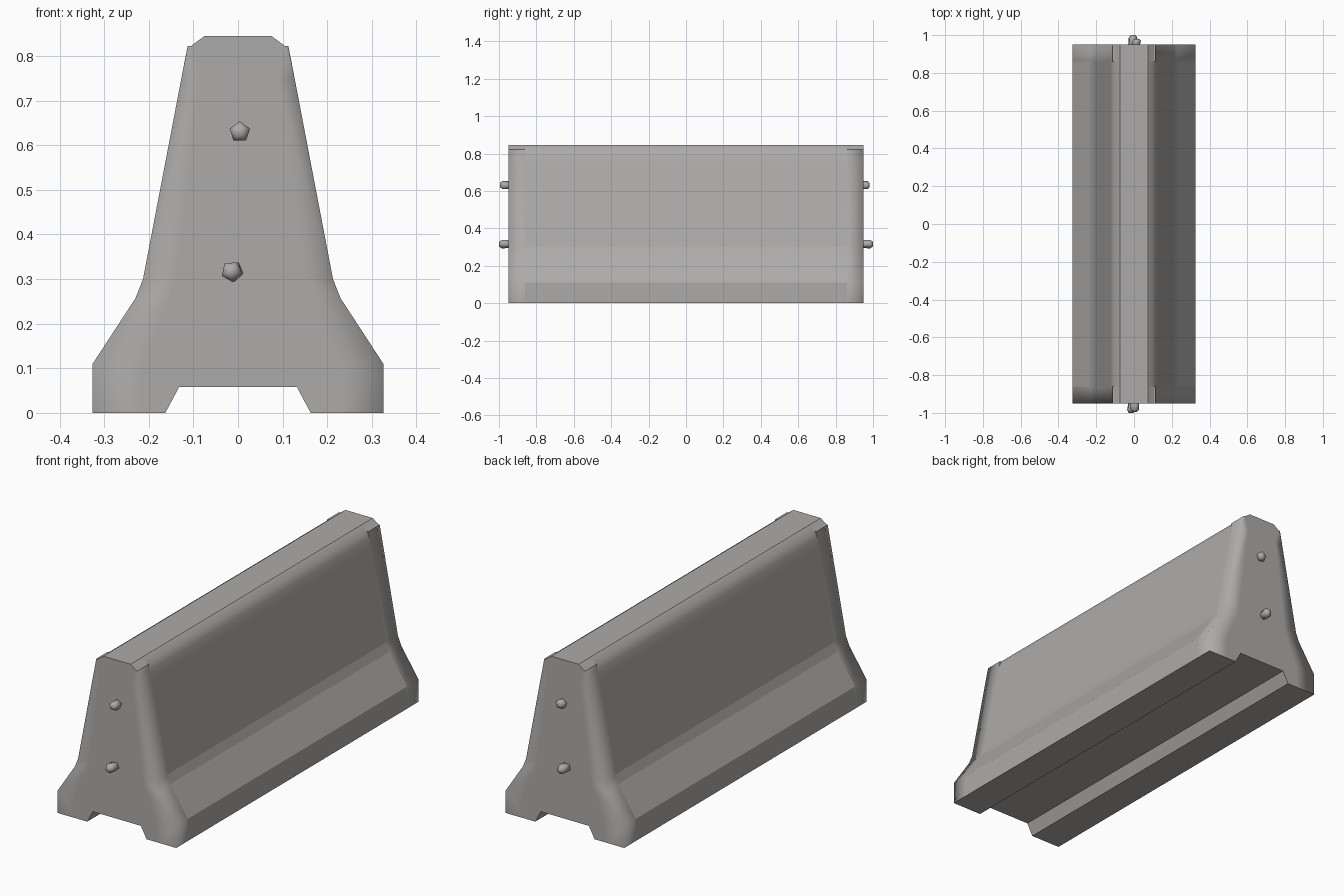
import bpy
import bmesh
from math import cos, sin, pi

cube = bpy.data.objects.get("Cube")
if cube:
    bpy.data.objects.remove(cube, do_unlink=True)


def make_material(name, rgb):
    mat = bpy.data.materials.new(name)
    mat.use_nodes = True
    colour = (*rgb, 1)
    mat.diffuse_color = colour
    mat.node_tree.nodes["Principled BSDF"].inputs["Base Color"].default_value = colour
    return mat


def finish(bm, name, mat):
    bmesh.ops.recalc_face_normals(bm, faces=bm.faces)
    for f in bm.faces:
        f.smooth = True
    mesh = bpy.data.meshes.new(name)
    bm.to_mesh(mesh)
    bm.free()
    mesh.materials.append(mat)
    obj = bpy.data.objects.new(name, mesh)
    bpy.context.collection.objects.link(obj)
    return obj


concrete = make_material("concrete grey", (0.42, 0.41, 0.40))

# Half profile of the barrier, from the underside channel up to the cap
SHAPE = [(.132, .058), (.163, 0), (.22, 0), (.326, 0), (.326, .11), (.23, .257),
         (.213, .30), (.127, .75), (.113, .822), (.105, .823), (.075, .845)]
FOOT_IN, FOOT, SHOULDER, TOP, CAP = 2, 3, 7, 8, 9
HALF = len(SHAPE)
COUNT = 2 * HALF

# The long middle has a rounded top edge; the end blocks stay square
middle = list(SHAPE)
middle[TOP] = (.119, .792)
END, INNER = .95, .86
sections = [(-END, SHAPE), (-INNER - .001, SHAPE), (-INNER, middle),
            (INNER, middle), (INNER + .001, SHAPE), (END, SHAPE)]


def half_index(k):
    return k if k < HALF else COUNT - 1 - k


# Barrier body lofted along its length
bm = bmesh.new()
rings = []
for y, shape in sections:
    points = shape + [(-x, z) for x, z in reversed(shape)]
    rings.append([bm.verts.new((x, y, z)) for x, z in points])
for a, b in zip(rings, rings[1:]):
    for k in range(COUNT):
        n = (k + 1) % COUNT
        bm.faces.new((a[k], a[n], b[n], b[k]))

# End faces: a blended border down each side around a flat centre
soft_border = []
for ring in (rings[0], rings[-1]):
    centre = list(ring)
    for side in (0, 1):
        at = lambda m: m if side == 0 else COUNT - 1 - m
        inner = {FOOT_IN: ring[at(FOOT_IN)], TOP: ring[at(CAP)]}
        for m in range(FOOT + 1, TOP):
            v = ring[at(m)].co
            inner[m] = bm.verts.new((v.x * .66, v.y, v.z))
            centre[at(m)] = inner[m]
        bm.faces.new((ring[at(FOOT_IN)], ring[at(FOOT)], ring[at(FOOT + 1)], inner[FOOT + 1]))
        for m in range(FOOT + 1, TOP):
            bm.faces.new((ring[at(m)], ring[at(m + 1)], inner[m + 1], inner[m]))
        centre[at(FOOT)] = centre[at(TOP)] = None
    bm.faces.new([v for v in centre if v])

# Sharp edges along the profile and around the end blocks
place = {v: (r, half_index(k)) for r, ring in enumerate(rings) for k, v in enumerate(ring)}
for e in bm.edges:
    if not all(v in place for v in e.verts):
        continue
    (r1, m1), (r2, m2) = (place[v] for v in e.verts)
    if r1 == r2:
        soft = r1 in (0, 5) and min(m1, m2) >= FOOT and max(m1, m2) <= TOP
    elif {r1, r2} == {2, 3}:
        soft = m1 in (TOP, CAP)
    else:
        soft = FOOT < m1 < TOP
    e.smooth = soft
finish(bm, "barrier_body", concrete)


# Stubby five-sided connector pins on both ends
def pin(name, x, z, side, reach, turn, lean):
    bm = bmesh.new()
    loops = []
    for t, r in ((-.3, .022), (.7, .024), (1, .013)):
        y = side * (END + t * (reach - END))
        loops.append([bm.verts.new((x + lean * t + r * cos(turn + i * 2 * pi / 5), y,
                                    z + r * sin(turn + i * 2 * pi / 5))) for i in range(5)])
    for a, b in zip(loops, loops[1:]):
        for i in range(5):
            n = (i + 1) % 5
            bm.faces.new((a[i], a[n], b[n], b[i]))
    bm.faces.new(loops[0])
    bm.faces.new(loops[-1])
    finish(bm, name, concrete)


pin("front_upper_pin", .004, .63, -1, .995, pi / 2, 0)
pin("front_lower_pin", -.010, .317, -1, 1, pi / 3, -.006)
pin("back_upper_pin", .010, .63, 1, .98, pi / 2, .006)
pin("back_lower_pin", -.010, .317, 1, 1, pi / 3, .006)
